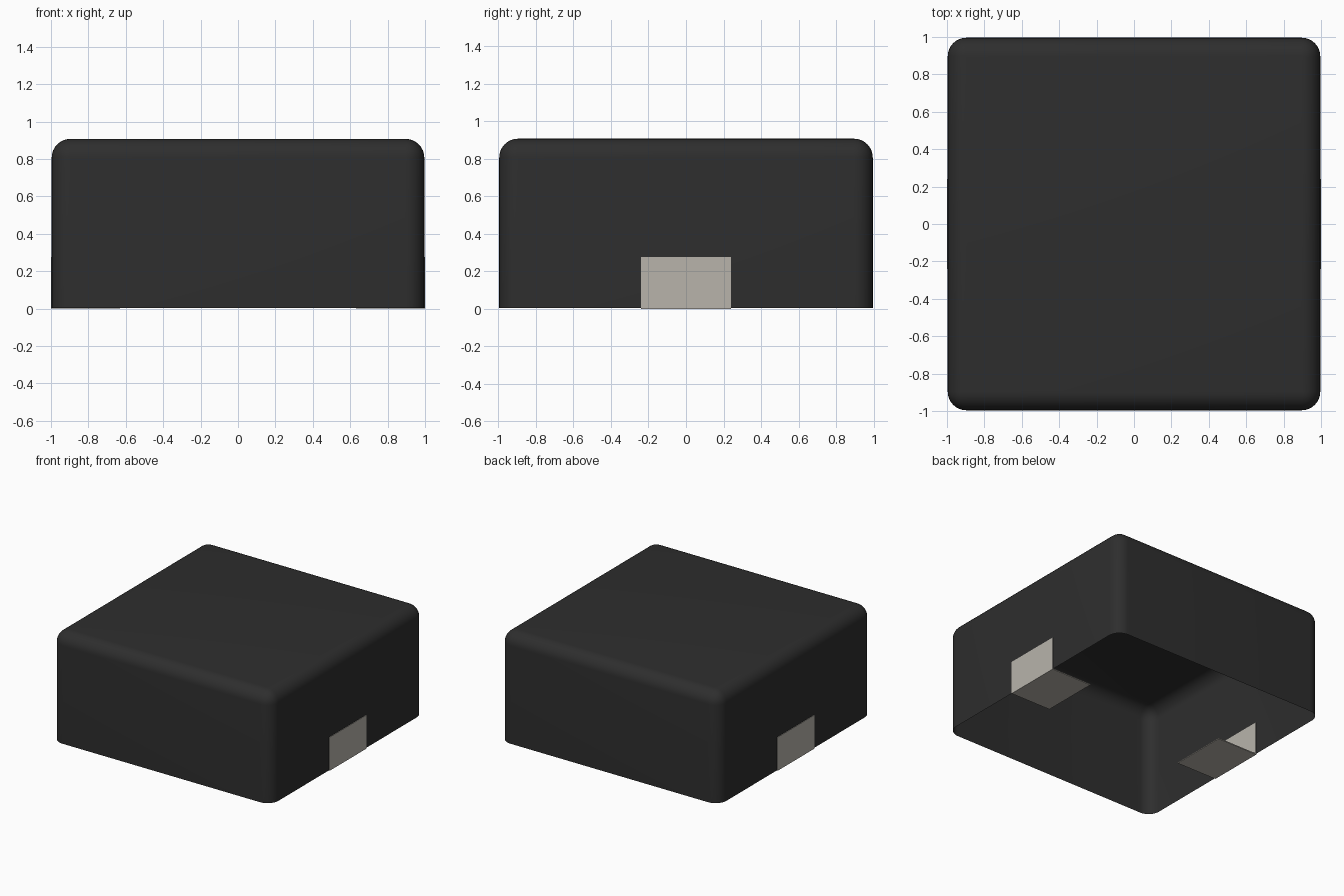
import bpy
import bmesh

cube = bpy.data.objects.get("Cube")
if cube:
    bpy.data.objects.remove(cube, do_unlink=True)


def make_material(name, colour):
    mat = bpy.data.materials.new(name)
    mat.use_nodes = True
    mat.diffuse_color = colour
    mat.node_tree.nodes["Principled BSDF"].inputs["Base Color"].default_value = colour
    return mat


def make_object(name, bm, mat):
    bmesh.ops.recalc_face_normals(bm, faces=bm.faces)
    mesh = bpy.data.meshes.new(name)
    bm.to_mesh(mesh)
    bm.free()
    mesh.materials.append(mat)
    obj = bpy.data.objects.new(name, mesh)
    bpy.context.collection.objects.link(obj)
    return obj


black = make_material("charcoal casing", (0.027, 0.027, 0.027, 1))
metal = make_material("pale metal", (0.48, 0.455, 0.41, 1))

HALF, BASE, TOP, RADIUS = 0.996, 0.004, 0.907, 0.1

# Rounded casing, a thin shell open underneath
bm = bmesh.new()
bmesh.ops.create_cube(bm, size=2)
for v in bm.verts:
    v.co.x *= HALF
    v.co.y *= HALF
    v.co.z = TOP if v.co.z > 0 else BASE
floor = [f for f in bm.faces if f.normal.z < -0.9]
bmesh.ops.delete(bm, geom=floor, context="FACES")
rounded = [e for e in bm.edges if not e.is_boundary]
bmesh.ops.bevel(bm, geom=rounded, offset=RADIUS, segments=8, profile=0.5, affect="EDGES")
casing = make_object("casing", bm, black)
bpy.ops.object.select_all(action="DESELECT")
casing.select_set(True)
bpy.context.view_layer.objects.active = casing
bpy.ops.object.shade_smooth_by_angle(angle=0.6)


# L-shaped contacts wrapping from each side wall under the base
def contact(name, side):
    thick, height, reach, half_width = 0.008, 0.275, 0.37, 0.24
    profile = [(1, 0), (1, height), (1 - thick, height), (1 - thick, thick),
               (1 - reach, thick), (1 - reach, 0)]
    bm = bmesh.new()
    face = bm.faces.new([bm.verts.new((side * x, -half_width, z)) for x, z in profile])
    swept = bmesh.ops.extrude_face_region(bm, geom=[face])["geom"]
    moved = [g for g in swept if isinstance(g, bmesh.types.BMVert)]
    bmesh.ops.translate(bm, verts=moved, vec=(0, 2 * half_width, 0))
    make_object(name, bm, metal)


contact("left_contact", 1)
contact("right_contact", -1)
